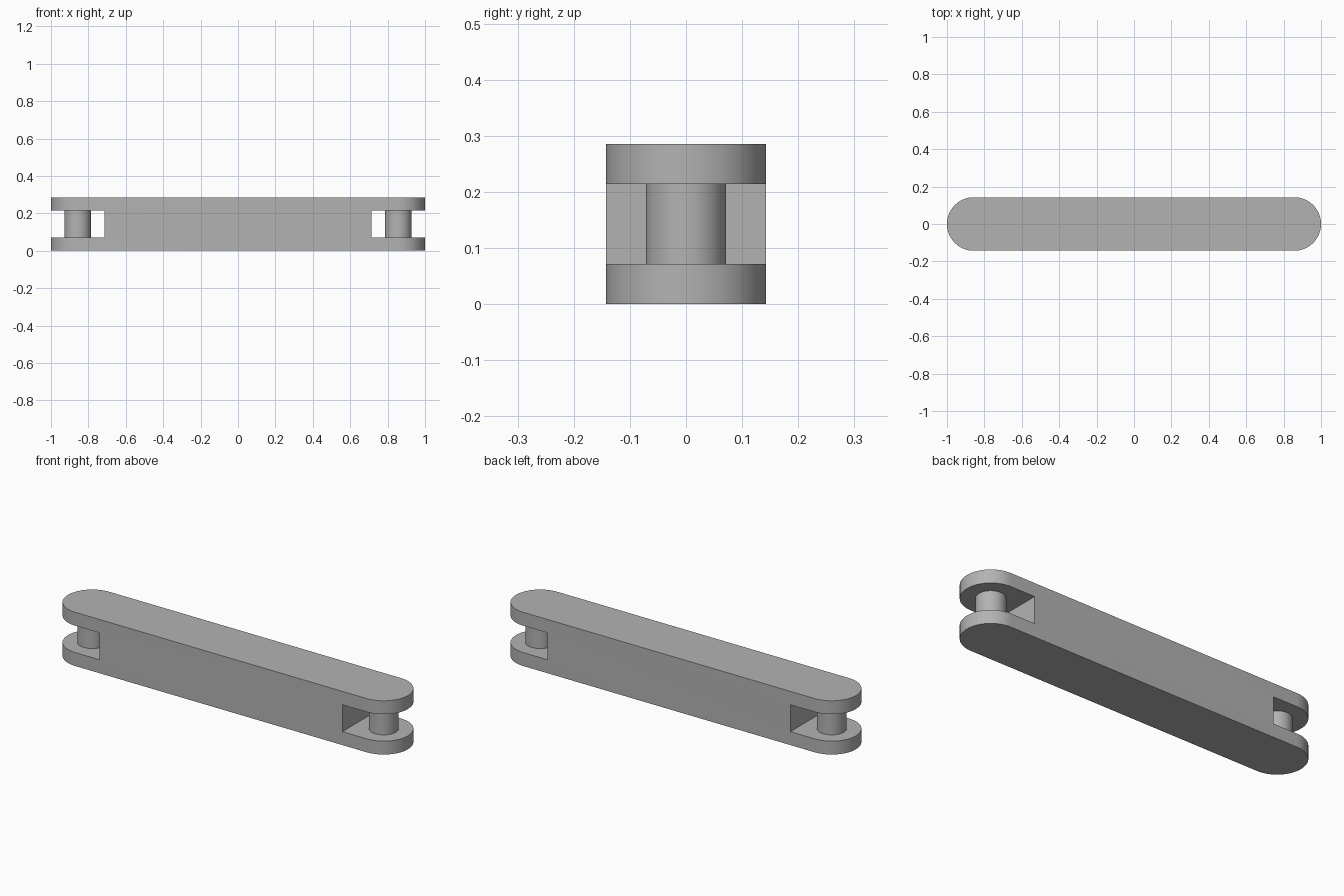
import bpy, bmesh, math

cube = bpy.data.objects.get("Cube")
if cube:
    bpy.data.objects.remove(cube, do_unlink=True)

R = 1 / 7              # half width, also the end radius
HEIGHT = 2 * R
PIN_X = 1 - R          # pin axis
SLOT_X = 1 - 2 * R     # inner wall of each slot
SLOT_LOW, SLOT_HIGH = R / 2, 1.5 * R
SEGMENTS = 48

grey = bpy.data.materials.new("plain grey")
grey.use_nodes = True
colour = (0.45, 0.45, 0.45, 1)
grey.diffuse_color = colour
grey.node_tree.nodes["Principled BSDF"].inputs["Base Color"].default_value = colour


def prism(name, outline, low, high):
    """Extrude a counter-clockwise outline from low to high."""
    bm = bmesh.new()
    face = bm.faces.new([bm.verts.new((x, y, low)) for x, y in outline])
    grown = bmesh.ops.extrude_face_region(bm, geom=[face])["geom"]
    verts = [v for v in grown if isinstance(v, bmesh.types.BMVert)]
    bmesh.ops.translate(bm, verts=verts, vec=(0, 0, high - low))
    bmesh.ops.recalc_face_normals(bm, faces=bm.faces)
    mesh = bpy.data.meshes.new(name)
    bm.to_mesh(mesh)
    bm.free()
    mesh.materials.append(grey)
    obj = bpy.data.objects.new(name, mesh)
    bpy.context.collection.objects.link(obj)
    return obj


def arc(cx, radius, start, sweep, count):
    angles = [start + sweep * i / count for i in range(count + 1)]
    return [(cx + radius * math.cos(a), radius * math.sin(a)) for a in angles]


# Bar with rounded ends
outline = (arc(PIN_X, R, -math.pi / 2, math.pi, SEGMENTS)
           + arc(-PIN_X, R, math.pi / 2, math.pi, SEGMENTS))
bar = prism("link_bar", outline, 0, HEIGHT)
parts = [bar]

for side, sign in (("left", 1), ("right", -1)):
    # Open slot across the end of the bar
    x0, x1 = sorted((sign * SLOT_X, sign * 1.2))
    cutter = prism(side + "_slot_cutter",
                   [(x0, -2 * R), (x1, -2 * R), (x1, 2 * R), (x0, 2 * R)],
                   SLOT_LOW, SLOT_HIGH)
    cutter.hide_render = True
    cut = bar.modifiers.new(side + "_slot", 'BOOLEAN')
    cut.operation = 'DIFFERENCE'
    cut.solver = 'EXACT'
    cut.object = cutter
    bpy.context.view_layer.objects.active = bar
    bpy.ops.object.modifier_apply(modifier=cut.name)
    bpy.data.objects.remove(cutter, do_unlink=True)

    # Pin joining the two fork plates
    circle = arc(sign * PIN_X, R / 2, 0, 2 * math.pi, SEGMENTS)[:-1]
    parts.append(prism(side + "_pin", circle, SLOT_LOW, SLOT_HIGH))

# Smooth curves, sharp rims
bpy.ops.object.select_all(action='DESELECT')
for obj in parts:
    obj.select_set(True)
bpy.context.view_layer.objects.active = bar
bpy.ops.object.shade_smooth_by_angle(angle=math.radians(30))
